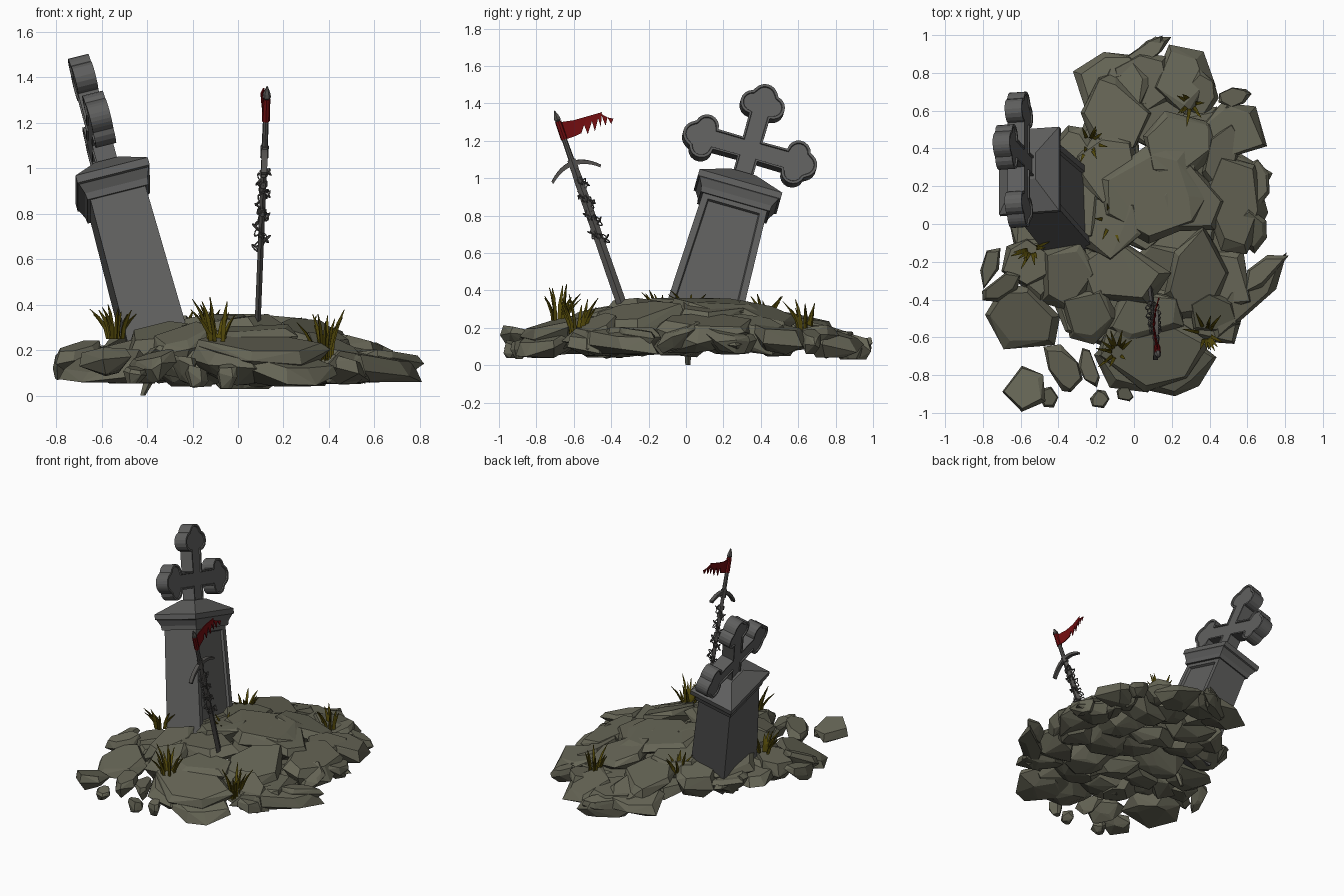
import bpy, bmesh, math, random
from mathutils import Matrix, Vector

if "Cube" in bpy.data.objects:
    bpy.data.objects.remove(bpy.data.objects["Cube"])
random.seed(11)
R = random.uniform


def material(name, rgb):
    m = bpy.data.materials.new(name)
    m.diffuse_color = (*rgb, 1)
    m.use_nodes = True
    m.node_tree.nodes["Principled BSDF"].inputs["Base Color"].default_value = m.diffuse_color
    return m


STONE = material("grey stone", (.112, .112, .11))
ROCK = material("olive rock", (.132, .13, .092))
GRASS = material("dry grass", (.085, .066, .003))
IRON = material("old iron", (.09, .086, .081))
RED = material("red cloth", (.165, .004, .005))


def frame(origin, x, y, z):
    m = Matrix((x, y, z)).transposed().to_4x4()
    m.translation = origin
    return m


def finish(bm, name, mat, M=Matrix()):
    bmesh.ops.recalc_face_normals(bm, faces=bm.faces[:])
    me = bpy.data.meshes.new(name)
    bm.to_mesh(me)
    bm.free()
    me.transform(M)
    me.materials.append(mat)
    ob = bpy.data.objects.new(name, me)
    bpy.context.collection.objects.link(ob)
    return ob


def loft(bm, secs, n, phase=0.0, k=1.0):
    """Skin n-sided sections (z, rx, ry, dx, dy) along z."""
    rings = []
    for s in secs:
        z, rx, ry, dx, dy = (*s, 0, 0)[:5]
        rings.append([bm.verts.new((dx + k * rx * math.cos(phase + i * math.tau / n),
                                    dy + k * ry * math.sin(phase + i * math.tau / n), z)) for i in range(n)])
    for a, b in zip(rings, rings[1:]):
        for i in range(n):
            bm.faces.new((a[i], a[(i + 1) % n], b[(i + 1) % n], b[i]))
    bm.faces.new(rings[0][::-1])
    bm.faces.new(rings[-1])


def box_loft(bm, secs):
    loft(bm, secs, 4, math.pi / 4, math.sqrt(2))


def plate(bm, outline, t, x=0):
    """Extrude a (y, z) outline to thickness t along x; return both big faces."""
    f = bm.faces.new([bm.verts.new((x - t / 2, y, z)) for y, z in outline])
    r = bmesh.ops.extrude_face_region(bm, geom=[f], use_keep_orig=True)
    bmesh.ops.translate(bm, vec=(t, 0, 0), verts=[g for g in r["geom"] if isinstance(g, bmesh.types.BMVert)])
    return [f] + [g for g in r["geom"] if isinstance(g, bmesh.types.BMFace)]


# ---- leaning gravestone: local x = front, y = width, z = up
w = Vector((-.273, .285, 1)).normalized()
u = Vector((0, 1, -.28)).normalized()
n = u.cross(w).normalized()
u = w.cross(n)
G = frame(Vector((-.393, .113, .35)), n, u, w)

bm = bmesh.new()
box_loft(bm, [(-.2, .135, .207), (.54, .125, .178)])
bmesh.ops.recalc_face_normals(bm, faces=bm.faces[:])
front = max(bm.faces, key=lambda f: f.calc_center_median().x)
for t, dep in ((.035, 0), (.006, -.016)):
    bmesh.ops.inset_region(bm, faces=[front], thickness=t, depth=dep, use_boundary=True, use_even_offset=True)
finish(bm, "gravestone_body", STONE, G)

bm = bmesh.new()
box_loft(bm, [(.53, .138, .192), (.56, .142, .196), (.6, .158, .218), (.605, .164, .23),
              (.64, .164, .23), (.72, .055, .07)])
finish(bm, "gravestone_cap", STONE, G)


# cross with three-lobed arm ends
def arc(ca, cb, r, a0, a1, k=8):
    return [(ca + r * math.cos(math.radians(a0 + (a1 - a0) * i / k)),
             cb + r * math.sin(math.radians(a0 + (a1 - a0) * i / k))) for i in range(k + 1)]


h = .055
low = arc(.255, -.057, .064, -180, -12)
arm = [(h, -h)] + low + arc(.302, 0, .068, -58, 58) + [(a, -b) for a, b in low[::-1]]
outline = []
for ang in (0, 90, 180):
    c, s = round(math.cos(math.radians(ang))), round(math.sin(math.radians(ang)))
    outline += [(a * c - b * s, .855 + a * s + b * c) for a, b in arm]
outline += [(-h, .855 - h), (-h, .66), (h, .66)]
bm = bmesh.new()
faces = plate(bm, outline, .092)
bmesh.ops.recalc_face_normals(bm, faces=bm.faces[:])
for f in faces:
    for t, dep in ((.014, 0), (.003, -.008)):
        bmesh.ops.inset_region(bm, faces=[f], thickness=t, depth=dep, use_boundary=True)
finish(bm, "gravestone_cross", STONE, G)

# ---- sword stuck in the mound: local y = guard direction, z = toward pommel
d = Vector((.04, -.348, 1)).normalized()
e = Vector((0, 1, .348)).normalized()
S = frame(Vector((.117, -.606, 1.08)), e.cross(d).normalized(), e, d)
bm = bmesh.new()
loft(bm, [(-.95, .013, .028), (-.1, .013, .024), (0, .013, .02)], 4)
finish(bm, "sword_blade", IRON, S)
bm = bmesh.new()
loft(bm, [(0, .014, .016), (.21, .012, .013)], 8)
loft(bm, [(.235, .01, .01), (.245, .018, .02), (.262, .017, .018), (.297, .003, .003)], 6)
loft(bm, [(-.035, .018, .026), (.02, .018, .026)], 6)
for z in (-.12, -.17, -.3):
    loft(bm, [(z, .018, .028), (z + .025, .018, .028)], 6)
finish(bm, "sword_handle", IRON, S)
ts = [i / 6 - 1 for i in range(13)]
up = [(t * .14, .012 - .068 * t * t) for t in ts]
dn = [(t * .134, -.014 - .06 * t * t + .004 * abs(t)) for t in ts]
bm = bmesh.new()
plate(bm, up + dn[::-1], .026)
finish(bm, "sword_guard", IRON, S)

# chain winding round the blade
for i in range(30):
    z, a = -.1 - i * .0125, i * .75
    bpy.ops.mesh.primitive_torus_add(major_radius=.017, minor_radius=.004, major_segments=8, minor_segments=4)
    ob = bpy.context.object
    ob.name = f"chain_link_{i}"
    ob.data.materials.append(IRON)
    r = .026 if i < 20 else .034
    ob.matrix_world = (S @ Matrix.Translation((r * .7 * math.cos(a), r * math.sin(a) + .006, z))
                       @ Matrix.Rotation(a, 4, 'Z') @ Matrix.Rotation(.9 + (i % 2) * 1.5, 4, 'Y')
                       @ Matrix.Diagonal((1.25, .8, 1, 1)))

# torn pennant: sleeve round the handle and a waving, ragged cloth
bm = bmesh.new()
loft(bm, [(.135, .0175, .0185), (.237, .0165, .0175)], 8)
finish(bm, "pennant_sleeve", RED, S)
bm = bmesh.new()
plate(bm, [(-.69, 1.297), (-.6, 1.31), (-.53, 1.33), (-.45, 1.353), (-.455, 1.275), (-.47, 1.32), (-.487, 1.25),
           (-.503, 1.305), (-.525, 1.235), (-.545, 1.285), (-.56, 1.24), (-.6, 1.222), (-.645, 1.207)], .006, .122)
plate(bm, [(-.455, 1.345), (-.42, 1.325), (-.43, 1.28)], .006, .122)
plate(bm, [(-.42, 1.325), (-.388, 1.318), (-.4, 1.29)], .006, .122)
bmesh.ops.triangulate(bm, faces=bm.faces[:])
for v in bm.verts:
    v.co.x -= .018 * math.sin((v.co.y + .66) * 14) + .1 * (v.co.z - 1.3)
finish(bm, "torn_pennant", RED)


# ---- rock mound
def dome(x, y):
    return max(.12, .355 - .25 * ((x / .8) ** 2 + y * y))


def rock(bm, x, y, rx, ry, rot=0, top=None, thick=.15, tilt=1.0, wob=.15, up=1.0):
    """Convex angular slab: a flat tilted top, a ragged rim and a smaller base."""
    top = dome(x, y) if top is None else top
    gx, gy = -.6 * x * tilt + R(-wob, wob), -.42 * y * tilt + R(-wob, wob)
    k = random.choice((5, 6, 6, 7))
    c, s = math.cos(math.radians(rot)), math.sin(math.radians(rot))
    ph, vs = R(0, 6), []
    bx, by = R(-.25, .25) * rx, R(-.25, .25) * ry
    for i in range(k):
        a = ph + (i + R(-.3, .3)) * math.tau / k
        q = R(.95, 1.12)
        for sc, dz in ((R(.68, .95), 0), (1, -thick * R(.15, .6)), (R(.35, .65), -thick * R(.8, 1.15))):
            off = 0 if dz == 0 else min(1, -dz / thick)
            px, py = sc * q * rx * math.cos(a) + bx * off * (sc < 1), sc * q * ry * math.sin(a) + by * off * (sc < 1)
            px, py = px * c - py * s, px * s + py * c
            z = top + dz + gx * px + gy * py
            vs.append(bm.verts.new((min(.82, x + px), max(-1, min(1, y + py)), min(.36, max(.03 + .05 * abs(x), z)))))
    r = bmesh.ops.convex_hull(bm, input=vs, use_existing_faces=False)
    junk = {v for v in r["geom_interior"] + r["geom_unused"] if isinstance(v, bmesh.types.BMVert)}
    bmesh.ops.delete(bm, geom=list(junk), context='VERTS')


bm = bmesh.new()
big = [(.1, .17, .28, .26), (-.1, .58, .19, .22), (.24, .42, .2, .19), (.24, .77, .17, .19, 30),
       (.01, .87, .21, .06, 35), (.53, .1, .19, .26), (.34, -.27, .16, .28, -15), (.59, -.41, .31, .09, 47),
       (.1, -.68, .3, .2, 8), (-.06, -.27, .24, .2), (.05, -.48, .24, .16), (-.15, .02, .2, .2),
       (-.58, -.51, .2, .18), (-.36, -.28, .17, .18), (-.25, -.48, .16, .15, 20), (-.14, .3, .19, .2),
       (.47, .36, .09, .19, -15), (-.38, .1, .22, .24), (-.33, .36, .14, .17), (-.56, -.2, .15, .13),
       (.42, -.48, .14, .12), (.3, .12, .2, .2)]
for b in big:
    rock(bm, *b, wob=.12)
edge = [(.53, .67, .09, .05, 10, .17), (.51, .56, .035, .08, 10, .17), (-.76, -.22, .05, .13, -15, .19),
        (-.58, -.87, .12, .12, 0, .19), (-.37, -.76, .08, .15, 30, .18), (-.24, -.76, .05, .11, 20, .17),
        (-.18, -.93, .05, .05, 0, .12), (-.05, -.9, .04, .05, 30, .13), (.67, -.26, .17, .06, 40, .19),
        (.07, .91, .12, .05, 40, .13), (-.15, .75, .1, .05, 20, .17), (-.45, -.92, .05, .06, 0, .12),
        (.62, -.03, .09, .12, 0, .2), (.36, .68, .08, .13, 0, .19), (-.7, -.33, .12, .06, 30, .22),
        (-.5, .2, .1, .18, 0, .22), (.64, .22, .08, .12, 0, .18)]
for b in edge:
    rock(bm, *b, thick=.1, tilt=.3, wob=.35)
# lower layer closing the underside
for i in range(-3, 4):
    for j in range(-3, 4):
        x, y = i * .23 + R(-.05, .05), j * .25 + R(-.05, .05)
        x += .12 * y + .02
        if ((x - .12 * y - .02) / .58) ** 2 + (y / .84) ** 2 < 1:
            rock(bm, x, y, R(.17, .23), R(.13, .18), R(-30, 30), R(.17, .21), R(.11, .14), .2, .25)
finish(bm, "rock_mound", ROCK)

# pointed root stone under the mound
bm = bmesh.new()
loft(bm, [(0, .012, .014, -.42, .01), (.05, .022, .018, -.4, .01), (.12, .03, .02, -.37, .01)], 5)
finish(bm, "root_stone", ROCK)

# ---- grass clumps
for c, (x, y, z, count, tall) in enumerate([(.3, .64, .19, 11, .16), (-.24, .43, .27, 9, .11), (-.54, -.13, .28, 11, .12),
                                            (-.12, .02, .31, 4, .09), (-.09, -.68, .24, 13, .19),
                                            (.38, -.58, .17, 13, .21)]):
    bm = bmesh.new()
    for i in range(count):
        a, hh, lean = R(0, math.tau), tall * R(.6, 1.02), R(.02, .1)
        bx, by = x + .03 * math.cos(a), y + .03 * math.sin(a)
        loft(bm, [(z - .03 + (hh + .03) * t, r, r, bx + lean * t * t * math.cos(a), by + lean * t * t * math.sin(a))
                  for t, r in ((0, .011), (.4, .011), (.75, .009), (1, .002))], 3, a)
    finish(bm, f"grass_clump_{c}", GRASS)
